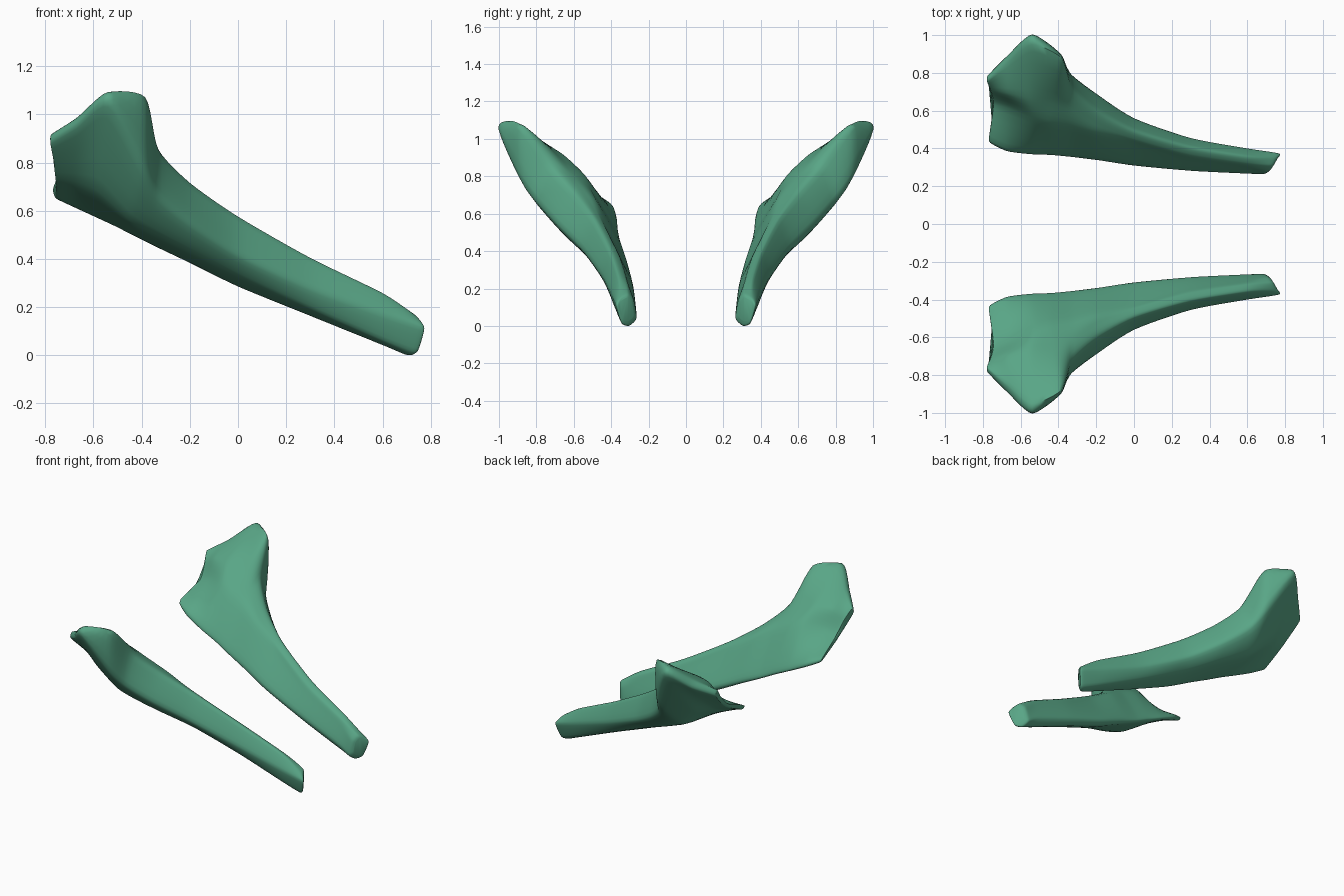
import bpy, bmesh
from mathutils import Vector

if "Cube" in bpy.data.objects:
    bpy.data.objects.remove(bpy.data.objects["Cube"])

# Each ring runs: bottom edge, inner edge, inner ridge, (inner flat), top edge, outer ridge, outer belly
# Rounded tip ring (x, y, z)
TIP = [(.705, .305, .0), (.685, .265, .04), (.70, .28, .14), (.72, .31, .175),
       (.74, .35, .16), (.762, .375, .115), (.735, .345, .015)]

# Shaft: x, then (y, z) of the ring points, the inner flat is derived
SHAFT = [
    (.60, (.30, .042), (.267, .09), (.30, .20), (.36, .255), (.40, .17), (.365, .065)),
    (.30, (.31, .163), (.282, .21), (.34, .34), (.41, .40), (.455, .28), (.41, .195)),
    (.00, (.34, .285), (.312, .33), (.42, .51), (.50, .57), (.56, .42), (.485, .33)),
    (-.20, (.365, .383), (.345, .43), (.47, .65), (.61, .71), (.69, .55), (.585, .43)),
    (-.33, (.38, .445), (.365, .49), (.51, .73), (.73, .85), (.79, .66), (.645, .495)),
]

# Flared head rings (x, y, z)
HEAD = [
    [(-.44, .39, .50), (-.44, .378, .55), (-.45, .53, .79), (-.42, .66, .885),
     (-.385, .88, 1.07), (-.40, .89, .79), (-.45, .69, .56)],
    [(-.55, .395, .555), (-.55, .385, .60), (-.54, .56, .82), (-.55, .67, .925),
     (-.54, .95, 1.09), (-.54, .995, 1.03), (-.58, .72, .68)],
    [(-.67, .41, .61), (-.67, .40, .65), (-.66, .61, .79), (-.67, .695, .915),
     (-.67, .85, .985), (-.67, .885, .94), (-.67, .665, .72)],
    [(-.75, .445, .648), (-.76, .44, .68), (-.735, .63, .76), (-.75, .71, .86),
     (-.77, .765, .92), (-.77, .785, .88), (-.745, .63, .735)],
]


def spline(p0, p1, p2, p3, t, tension):
    """Curve from p1 to p2 that passes through its points."""
    m1, m2 = (p2 - p0) * tension, (p3 - p1) * tension
    return (p1 * (2*t**3 - 3*t**2 + 1) + m1 * (t**3 - 2*t**2 + t)
            + p2 * (3*t**2 - 2*t**3) + m2 * (t**3 - t**2))


def shrink(ring, factor, dx):
    c = sum(ring, Vector()) / len(ring)
    return [c + (p - c) * factor + Vector((dx, 0, 0)) for p in ring]


# Collect the control rings from tip to head
tip = [Vector(p) for p in TIP]
rings = [shrink(tip, .72, .02), tip]
for x, *pts in SHAFT:
    r = [Vector((x, y, z)) for y, z in pts]
    r.insert(3, (r[2] + r[3]) / 2 + Vector((0, -.01, .015)))
    rings.append(r)
head = [[Vector(p) for p in r] for r in HEAD]
rings += head + [shrink(head[-1], .9, -.008)]

# Smooth across each ring, keeping the ridges fairly tight
ACROSS, ALONG = 5, 6
fine = []
for r in rings:
    n = len(r)
    fine.append([spline(r[i-1], r[i], r[(i+1) % n], r[(i+2) % n], k / ACROSS, .33)
                 for i in range(n) for k in range(ACROSS)])

# Smooth along the length
loft = []
last = len(fine) - 1
for s in range(last):
    a, b, c, d = (fine[max(s-1, 0)], fine[s], fine[s+1], fine[min(s+2, last)])
    for k in range(ALONG):
        loft.append([spline(*q, k / ALONG, .36) for q in zip(a, b, c, d)])
loft.append(fine[last])

# Skin the rings and close both ends
bm = bmesh.new()
rows = [[bm.verts.new(p) for p in r] for r in loft]
n = len(rows[0])
for a, b in zip(rows, rows[1:]):
    for i in range(n):
        j = (i + 1) % n
        bm.faces.new((a[i], a[j], b[j], b[i]))
caps = [bm.faces.new(rows[0]), bm.faces.new(rows[-1])]
bmesh.ops.triangulate(bm, faces=caps)
bmesh.ops.recalc_face_normals(bm, faces=bm.faces)
low = min(v.co.z for v in bm.verts)
for v in bm.verts:
    v.co.z -= low
mesh = bpy.data.meshes.new("curved_blades")
bm.to_mesh(mesh)
bm.free()
blades = bpy.data.objects.new("curved_blades", mesh)
bpy.context.collection.objects.link(blades)

# Mirrored partner on the other side
mirror = blades.modifiers.new("mirror", 'MIRROR')
mirror.use_axis = (False, True, False)
mirror.use_clip = False
mirror.use_mirror_merge = False

# Single green colour
green = bpy.data.materials.new("sea_green")
green.diffuse_color = (.10, .38, .24, 1)
green.use_nodes = True
green.node_tree.nodes["Principled BSDF"].inputs["Base Color"].default_value = green.diffuse_color
mesh.materials.append(green)

bpy.context.view_layer.objects.active = blades
blades.select_set(True)
bpy.ops.object.shade_smooth_by_angle(angle=1.0)
